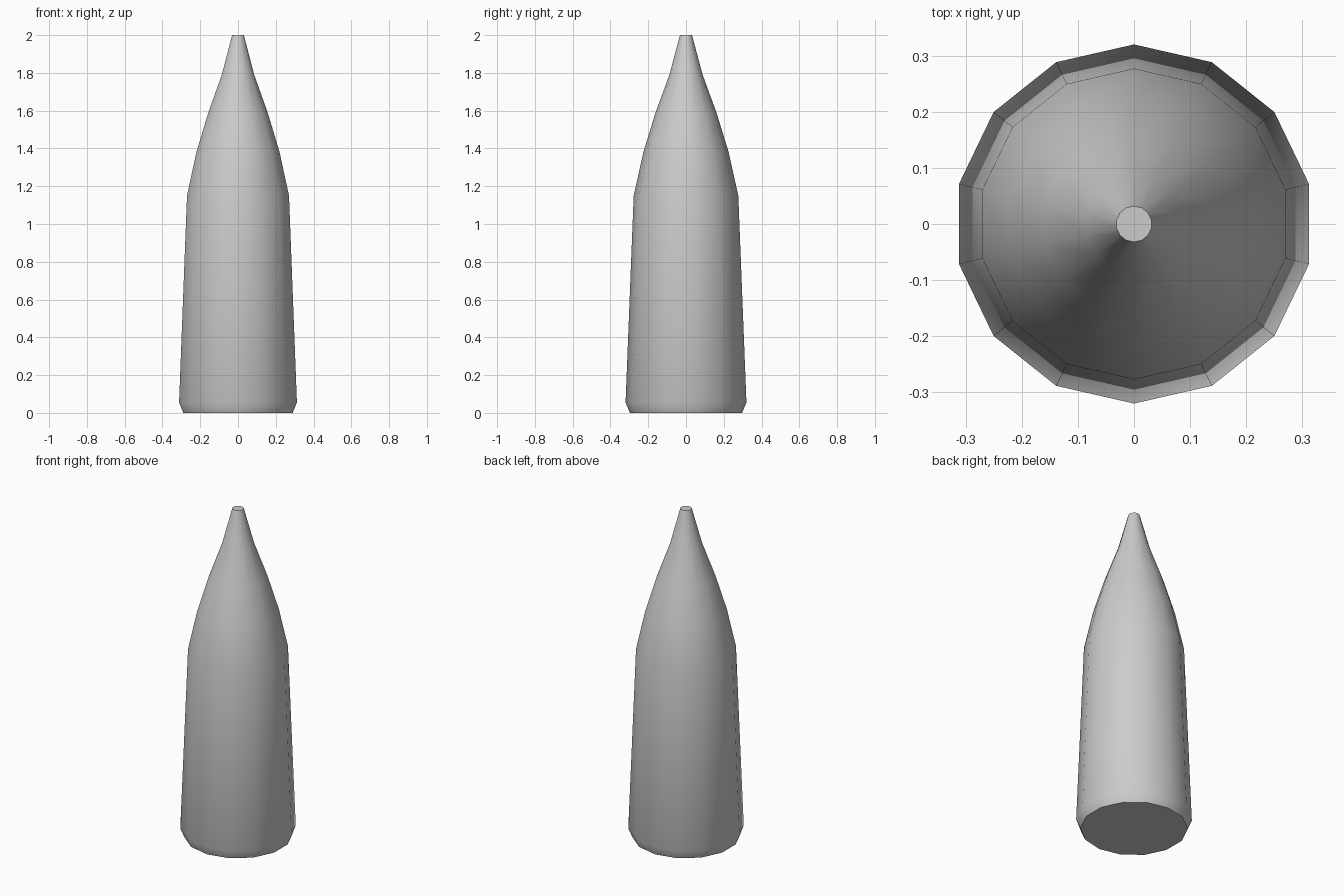
import bpy, bmesh, math

old = bpy.data.objects.get("Cube")
if old:
    bpy.data.objects.remove(old, do_unlink=True)

SIDES = 14
# (radius, height) from the chamfered foot to the blunt tip
PROFILE = [(0.297, 0.0), (0.32, 0.055), (0.277, 1.15), (0.226, 1.38),
           (0.163, 1.585), (0.088, 1.79), (0.032, 2.0)]

# Plain grey surface
grey = bpy.data.materials.new("grey")
grey.use_nodes = True
colour = (0.6, 0.6, 0.6, 1)
grey.diffuse_color = colour
grey.node_tree.nodes["Principled BSDF"].inputs["Base Color"].default_value = colour

# Tapered body: one ring of vertices per profile point, corners on the y axis
bm = bmesh.new()
rings = []
for radius, height in PROFILE:
    angles = [math.pi / 2 + math.tau * i / SIDES for i in range(SIDES)]
    rings.append([bm.verts.new((radius * math.cos(a), radius * math.sin(a), height))
                  for a in angles])
for low, high in zip(rings, rings[1:]):
    for i in range(SIDES):
        j = (i + 1) % SIDES
        bm.faces.new((low[i], low[j], high[j], high[i]))

# Flat base and tip
bm.faces.new(rings[0][::-1])
bm.faces.new(rings[-1])

mesh = bpy.data.meshes.new("tapered_body")
bm.to_mesh(mesh)
bm.free()
mesh.materials.append(grey)
body = bpy.data.objects.new("tapered_body", mesh)
bpy.context.collection.objects.link(body)

# Smooth sides, sharp rims
bpy.ops.object.select_all(action="DESELECT")
body.select_set(True)
bpy.context.view_layer.objects.active = body
bpy.ops.object.shade_smooth_by_angle(angle=math.radians(30))
